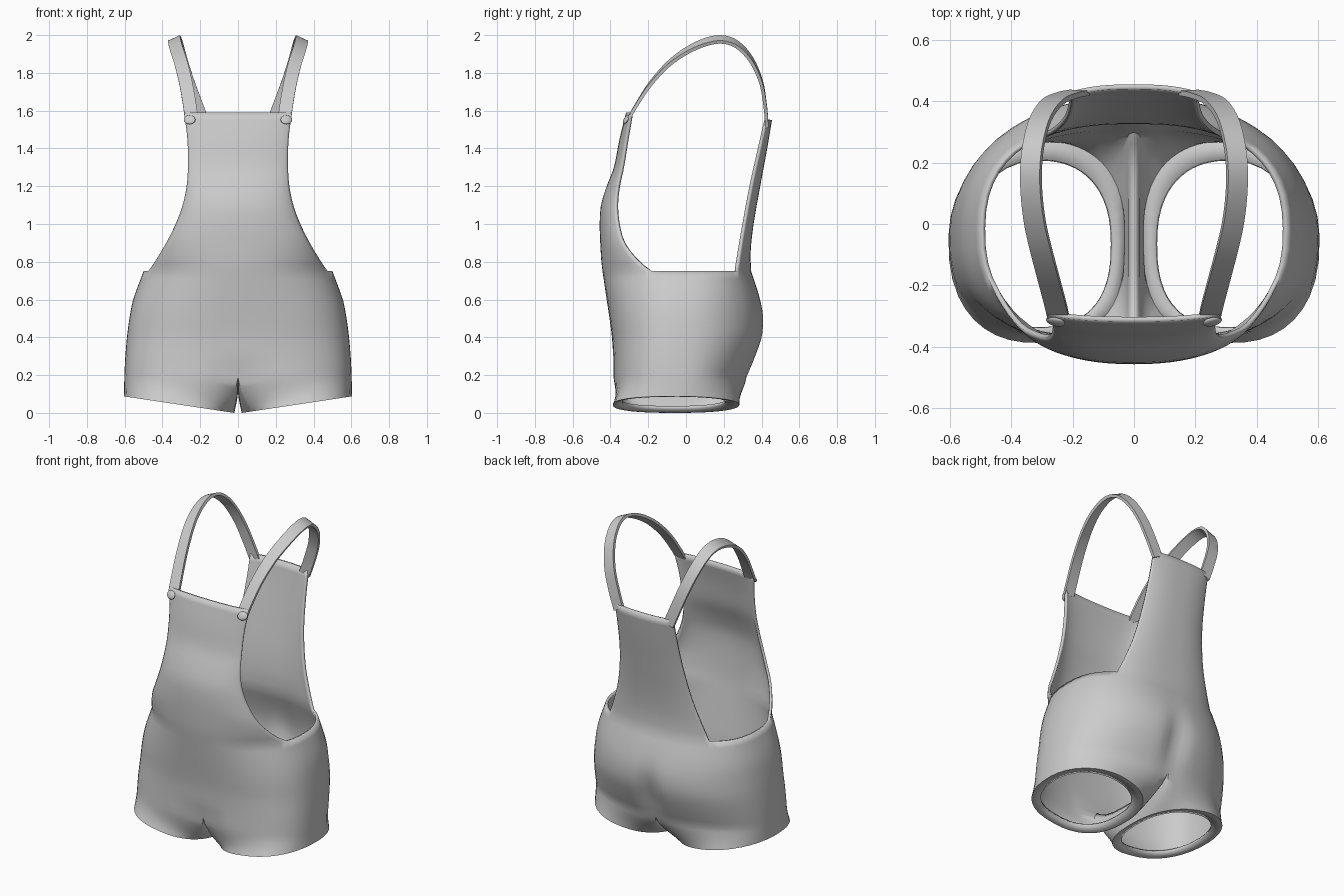
import bpy, bmesh, math
from mathutils import Vector

if "Cube" in bpy.data.objects:
    bpy.data.objects.remove(bpy.data.objects["Cube"])


def curve(table, t):
    """Smooth interpolation through (t, value...) keys."""
    n = len(table)
    i = 0
    while i < n - 2 and t > table[i + 1][0]:
        i += 1
    t0, t1 = table[i][0], table[i + 1][0]
    h = t1 - t0
    u = min(max((t - t0) / h, 0), 1)

    def slope(k, c):
        a, b = table[max(k - 1, 0)], table[min(k + 1, n - 1)]
        return (b[c] - a[c]) / (b[0] - a[0])
    out = []
    for c in range(1, len(table[0])):
        p0, p1 = table[i][c], table[i + 1][c]
        out.append((2*u**3 - 3*u*u + 1) * p0 + (u**3 - 2*u*u + u) * h * slope(i, c)
                   + (3*u*u - 2*u**3) * p1 + (u**3 - u*u) * h * slope(i + 1, c))
    return out


def make_object(name, bm, thickness=0):
    me = bpy.data.meshes.new(name)
    bm.to_mesh(me)
    bm.free()
    ob = bpy.data.objects.new(name, me)
    bpy.context.collection.objects.link(ob)
    ob.modifiers.new("mirror", 'MIRROR').merge_threshold = 0.002
    if thickness:
        s = ob.modifiers.new("cloth", 'SOLIDIFY')
        s.thickness, s.offset = thickness, -1
    bpy.ops.object.select_all(action='DESELECT')
    ob.select_set(True)
    bpy.context.view_layer.objects.active = ob
    bpy.ops.object.shade_smooth_by_angle(angle=math.radians(45))
    return ob


def bridge(bm, low, high, closed=False):
    n = len(low)
    for j in range(n if closed else n - 1):
        k = (j + 1) % n
        bm.faces.new((low[j], low[k], high[k], high[j]))


# z: half width, front y, back y, front squareness, back squareness
HIPS = [(.19, .602, -.386, .325, 2.9, 2.2), (.28, .598, -.386, .365, 2.8, 2.2),
        (.4, .588, -.392, .408, 2.6, 2.2), (.5, .575, -.405, .415, 2.5, 2.2),
        (.6, .555, -.42, .395, 2.35, 2.3), (.75, .50, -.442, .345, 2.2, 2.5)]
# z: edge x, edge y, centre y
BIB = [(.75, .474, -.18, -.442), (.8, .44, -.25, -.448), (.9, .38, -.33, -.454),
       (1.0, .33, -.36, -.457), (1.1, .293, -.37, -.45), (1.2, .272, -.362, -.42),
       (1.3, .265, -.342, -.382), (1.45, .268, -.318, -.352), (1.59, .286, -.295, -.318)]
BACK = [(.75, .356, .27, .345), (.85, .315, .287, .342), (1.0, .265, .313, .358),
        (1.2, .228, .35, .393), (1.4, .212, .395, .43), (1.55, .208, .43, .455)]
Z0, RIM, NF, NS, NB, NC, MID_Y = .19, .75, 12, 10, 12, 12, -.03

th_f = -math.asin((.15 / .412) ** 1.1)
th_b = math.asin((.30 / .375) ** 1.25)
H = math.pi / 2
angles = [-H + (th_f + H) * j / NF for j in range(NF)]
angles += [th_f + (th_b - th_f) * j / NS for j in range(NS)]
angles += [th_b + (H - th_b) * j / NB for j in range(NB + 1)]


def hip_point(th, z):
    a, f, b, nf, nb = curve(HIPS, z)
    c, s = max(math.cos(th), 0), abs(math.sin(th))
    n, d = (nf, f) if th < 0 else (nb, b)
    x, y = a * c ** (2 / n), MID_Y + (d - MID_Y) * s ** (2 / n)
    if abs(abs(th) - H) < 1e-6:
        x = 0
    groove = math.exp(-(x / .07) ** 2)
    if th > 0:  # rear seam groove
        y -= .035 * groove * math.exp(-((z - .36) / .16) ** 2)
    else:  # front fold above the crotch
        y += .03 * groove * math.exp(-((z - Z0) / .07) ** 2)
    return Vector((x, y, z))


# shorts: hips, legs, bib and back panel in one cloth shell
bm = bmesh.new()
rows = []
for i in range(15):
    z = Z0 + (RIM - Z0) * i / 14
    rows.append([bm.verts.new(hip_point(t, z)) for t in angles])
for lo, hi in zip(rows, rows[1:]):
    bridge(bm, lo, hi)
rim = rows[-1]


def panel(table, cols, centre, edge, top, steps):
    c, e = centre.co.copy(), edge.co.copy()
    prev = cols
    for i in range(1, steps + 1):
        z = RIM + (top - RIM) * i / steps
        w, ye, yc = curve(table, z)
        new = [bm.verts.new((w * v.co.x / e.x,
                             yc + (ye - yc) * (v.co.y - c.y) / (e.y - c.y), z)) for v in cols]
        bridge(bm, prev, new)
        prev = new


panel(BIB, rim[:NF + 1], rim[0], rim[NF], 1.59, 22)
panel(BACK, rim[NF + NS:], rim[-1], rim[NF + NS], 1.55, 18)

# leg: hip ring plus crotch seam, running down to the slanted hem
front, rear = rows[0][0].co, rows[0][-1].co
mid, half = (front.y + rear.y) / 2, (rear.y - front.y) / 2
seam = []
for k in range(1, NC):
    s = math.cos(math.pi * k / NC)
    seam.append(bm.verts.new((0, mid + half * s, .115 + (Z0 - .115) * abs(s) ** 4)))
ring = rows[0] + seam
SPREAD = math.radians(138)
phis = [t / H * SPREAD for t in angles]
phis += [SPREAD + (2 * math.pi - 2 * SPREAD) * k / NC for k in range(1, NC)]


def hem_point(phi, scale=1, lift=0, shift=0):
    c, s = math.cos(phi), math.sin(phi)
    p = (.8 if c < 0 else .85) if s < 0 else (.85 if c < 0 else .98)
    x = .3125 + .2925 * scale * math.copysign(abs(c) ** p, c)
    y = -.053 + shift + .335 * scale * math.copysign(abs(s) ** p, s)
    return Vector((x, y, .15 * (x - .02) + lift))


start = [v.co.copy() for v in ring]
prev = ring
for i in range(1, 7):
    t = i / 6
    w = t ** 1.5
    new = []
    for p, phi in zip(start, phis):
        q = hem_point(phi)
        new.append(bm.verts.new((p.x + (q.x - p.x) * w, p.y + (q.y - p.y) * w,
                                 p.z + (q.z - p.z) * t)))
    bridge(bm, new, prev, True)
    prev = new
for scale, lift, shift in ((.95, 0, 0), (.81, .014, -.012)):  # turned-in hem
    new = [bm.verts.new(hem_point(phi, scale, lift, shift)) for phi in phis]
    bridge(bm, new, prev, True)
    prev = new
make_object("overall_shorts", bm, thickness=.016)

# shoulder straps: x, y, z, tilt along the path
STRAP = [(0, .247, -.302, 1.56, 0), (1, .256, -.262, 1.63, .05), (2, .275, -.19, 1.74, .15),
         (3, .30, -.095, 1.845, .25), (4, .322, .0, 1.915, .35), (5, .334, .1, 1.962, .42),
         (6, .335, .19, 1.977, .42), (7, .325, .27, 1.95, .4), (8, .303, .345, 1.87, .35),
         (9, .265, .398, 1.75, .25), (10, .217, .42, 1.62, .15), (11, .178, .428, 1.52, .1)]
bm = bmesh.new()
prev, N = None, 44
for i in range(N + 1):
    t = 11 * i / N
    x, y, z, r = curve(STRAP, t)
    a, b = (Vector(curve(STRAP, q)[:3]) for q in (max(t - .1, 0), min(t + .1, 11)))
    tan = (b - a).normalized()
    side = Vector((math.cos(r), 0, -math.sin(r)))
    side = (side - tan * side.dot(tan)).normalized()
    up = side.cross(tan)
    p = Vector((x, y, z))
    sec = [bm.verts.new(p + side * .035 * u + up * .009 * v)
           for u, v in ((-1, -1), (1, -1), (1, 1), (-1, 1))]
    if prev:
        bridge(bm, prev, sec, True)
    else:
        bm.faces.new(sec)
    prev = sec
bm.faces.new(prev)
bmesh.ops.recalc_face_normals(bm, faces=bm.faces)
make_object("shoulder_straps", bm)

# bib buttons
bm = bmesh.new()
bmesh.ops.create_uvsphere(bm, u_segments=16, v_segments=10, radius=1)
for v in bm.verts:
    x, y, z = v.co
    v.co = Vector((.256 + .031 * x, -.318 + .013 * z + .008 * y + .006 * x,
                   1.552 + .024 * y + .004 * z))
bmesh.ops.recalc_face_normals(bm, faces=bm.faces)
make_object("bib_buttons", bm)
